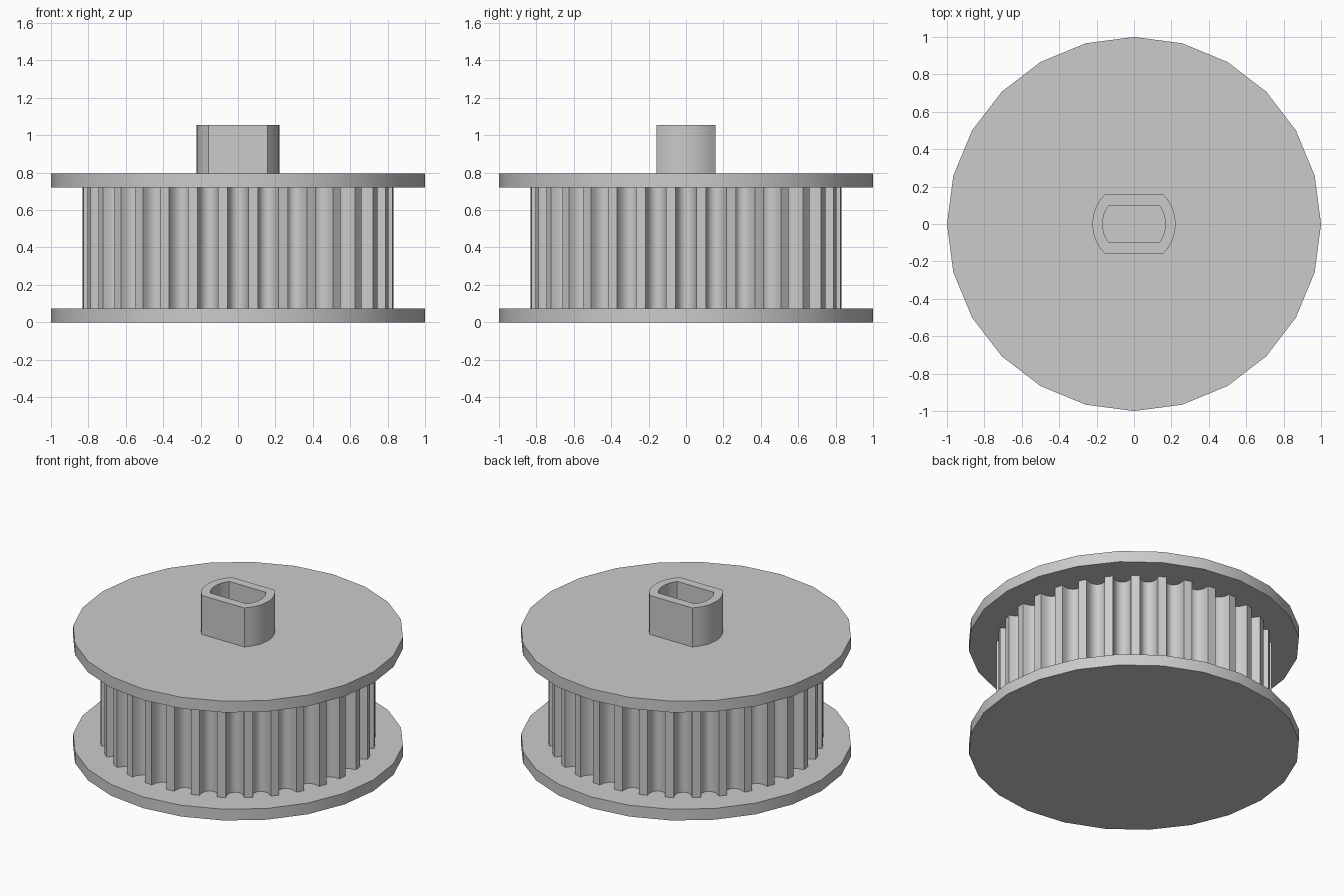
import bpy, bmesh
from math import sin, cos, asin, pi, radians, tau

cube = bpy.data.objects.get("Cube")
if cube:
    bpy.data.objects.remove(cube, do_unlink=True)

GREY = (0.6, 0.6, 0.6, 1.0)
mat = bpy.data.materials.new("plain grey")
mat.use_nodes = True
mat.diffuse_color = GREY
mat.node_tree.nodes["Principled BSDF"].inputs["Base Color"].default_value = GREY


def loft(name, rings):
    """Join equal-length (outline, height) rings in order and cap both ends."""
    bm = bmesh.new()
    loops = [[bm.verts.new((x, y, z)) for x, y in pts] for pts, z in rings]
    n = len(loops[0])
    for a, b in zip(loops, loops[1:]):
        for i in range(n):
            j = (i + 1) % n
            bm.faces.new((a[i], a[j], b[j], b[i]))
    bm.faces.new(loops[0][::-1])
    bm.faces.new(loops[-1])
    bmesh.ops.recalc_face_normals(bm, faces=bm.faces)
    mesh = bpy.data.meshes.new(name)
    bm.to_mesh(mesh)
    bm.free()
    mesh.materials.append(mat)
    obj = bpy.data.objects.new(name, mesh)
    bpy.context.collection.objects.link(obj)
    bpy.ops.object.select_all(action='DESELECT')
    obj.select_set(True)
    bpy.context.view_layer.objects.active = obj
    bpy.ops.object.shade_smooth_by_angle(angle=radians(30))
    return obj


def circle(radius, count):
    return [(radius * cos(tau * i / count), radius * sin(tau * i / count))
            for i in range(count)]


def double_flat(radius, half_width, steps=8):
    """Circle cut by two flats facing front and back."""
    a = asin(half_width / radius)
    angles = [-a + 2 * a * i / steps for i in range(steps + 1)]
    angles += [t + pi for t in angles]
    return [(radius * cos(t), radius * sin(t)) for t in angles]


def toothed(teeth, tip, depth, groove_share, steps=8):
    """Wheel outline with rounded grooves between narrow flat teeth."""
    pts = []
    pitch = tau / teeth
    for k in range(teeth):
        for i in range(steps + 1):
            t = pi * i / steps
            a = k * pitch - cos(t) * groove_share * pitch / 2
            r = tip - depth * sin(t) ** 0.8
            pts.append((r * cos(a), r * sin(a)))
    return pts


# Flanges
FLANGE = 0.075
TOP = 0.795
disc = circle(1.0, 24)
loft("lower_flange", [(disc, 0), (disc, FLANGE)])
loft("upper_flange", [(disc, TOP - FLANGE), (disc, TOP)])

# Toothed drum between the flanges
gear = toothed(32, 0.832, 0.08, 0.68)
loft("toothed_drum", [(gear, FLANGE), (gear, TOP - FLANGE)])

# Hollow hub with two flats
outer = double_flat(0.223, 0.158)
inner = double_flat(0.168, 0.1)
loft("hub", [(outer, TOP), (outer, 1.055), (inner, 1.055), (inner, TOP + 0.002)])
